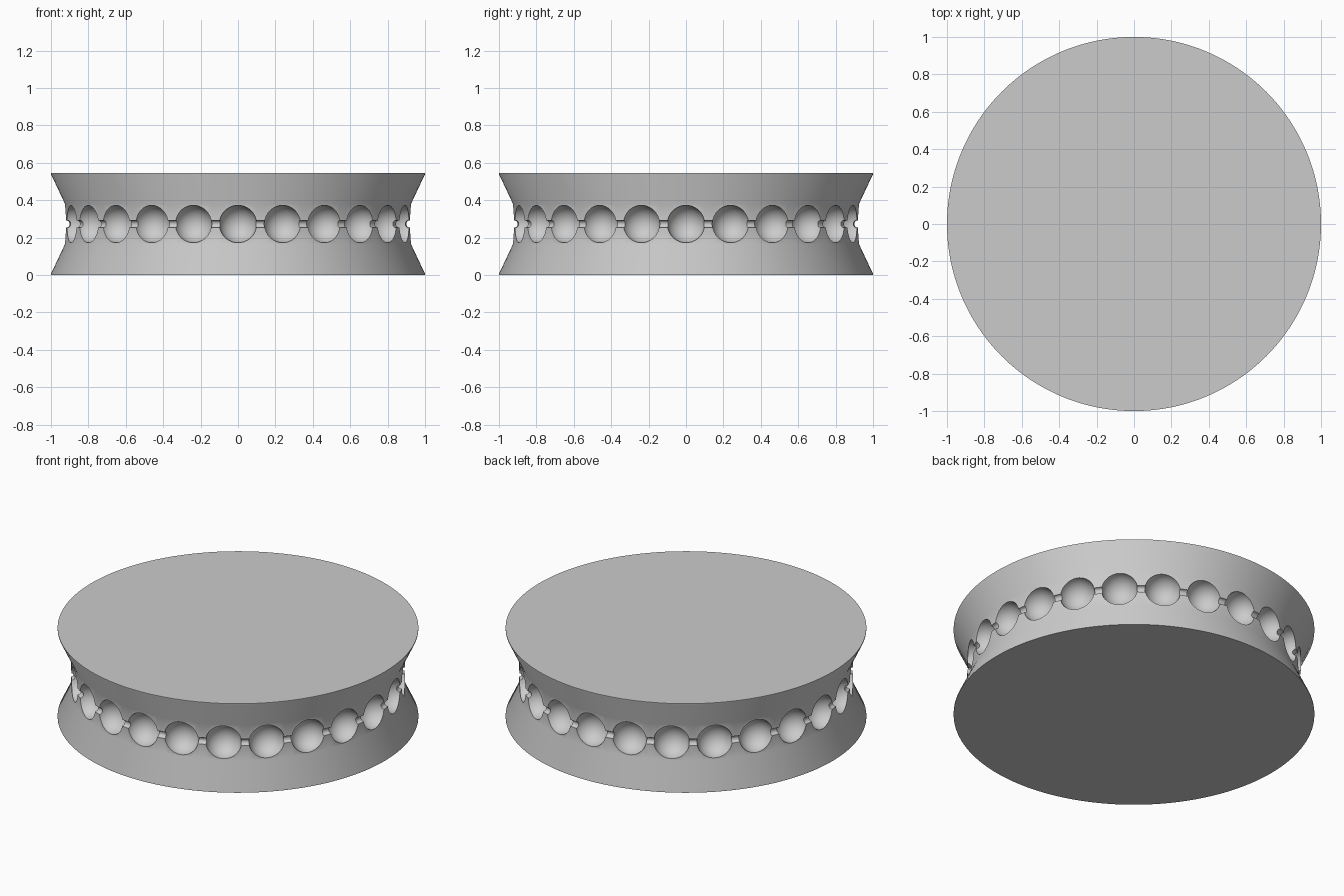
import bpy
import bmesh
from math import cos, sin, tau
from mathutils import Matrix

cube = bpy.data.objects.get("Cube")
if cube:
    bpy.data.objects.remove(cube, do_unlink=True)

HEIGHT = 0.545
MID = HEIGHT / 2
WAIST = 0.925          # radius of the waist and of the bead circle
POCKETS = 24
POCKET_R = 0.1
GROOVE_R = 0.02
RIM = 0.006

grey = bpy.data.materials.new("plain grey")
grey.use_nodes = True
grey.diffuse_color = (0.6, 0.6, 0.6, 1)
grey.node_tree.nodes["Principled BSDF"].inputs["Base Color"].default_value = (0.6, 0.6, 0.6, 1)


def make_object(name, bm):
    mesh = bpy.data.meshes.new(name)
    bmesh.ops.recalc_face_normals(bm, faces=bm.faces)
    bm.to_mesh(mesh)
    bm.free()
    mesh.materials.append(grey)
    obj = bpy.data.objects.new(name, mesh)
    bpy.context.collection.objects.link(obj)
    return obj


def lathe(name, profile, steps, closed):
    """Turn (radius, height) points around z; cap the ends unless closed."""
    bm = bmesh.new()
    rings = [[bm.verts.new((r * cos(tau * i / steps), r * sin(tau * i / steps), z))
              for i in range(steps)] for r, z in profile]
    pairs = list(zip(rings, rings[1:]))
    if closed:
        pairs.append((rings[-1], rings[0]))
    else:
        bm.faces.new(rings[0])
        bm.faces.new(rings[-1])
    for low, high in pairs:
        for i in range(steps):
            j = (i + 1) % steps
            bm.faces.new((low[i], low[j], high[j], high[i]))
    return make_object(name, bm)


# Pulley body with flared rims and a narrow waist
lower = [(1, 0), (1, RIM), (WAIST, 0.165)]
upper = [(r, HEIGHT - z) for r, z in reversed(lower)]
pulley = lathe("chain_pulley", lower + upper, 192, False)

# Cutter for the link groove around the waist
ring = [(WAIST + GROOVE_R * cos(tau * k / 16), MID + GROOVE_R * sin(tau * k / 16))
        for k in range(16)]
groove = lathe("groove_cutter", ring, 192, True)

# Cutter for the round bead pockets
bm = bmesh.new()
for k in range(POCKETS):
    place = Matrix.Rotation(tau * k / POCKETS, 4, "Z") @ Matrix.Translation((WAIST, 0, MID))
    bmesh.ops.create_uvsphere(bm, u_segments=40, v_segments=24, radius=POCKET_R, matrix=place)
pockets = make_object("pocket_cutter", bm)

# Carve the body, then drop the cutters
bpy.ops.object.select_all(action="DESELECT")
pulley.select_set(True)
bpy.context.view_layer.objects.active = pulley
for cutter in (groove, pockets):
    cutter.hide_render = True
    cut = pulley.modifiers.new(cutter.name, "BOOLEAN")
    cut.operation = "DIFFERENCE"
    cut.solver = "EXACT"
    cut.object = cutter
    bpy.ops.object.modifier_apply(modifier=cut.name)
    bpy.data.objects.remove(cutter, do_unlink=True)

bpy.ops.object.shade_smooth_by_angle(angle=0.55)
